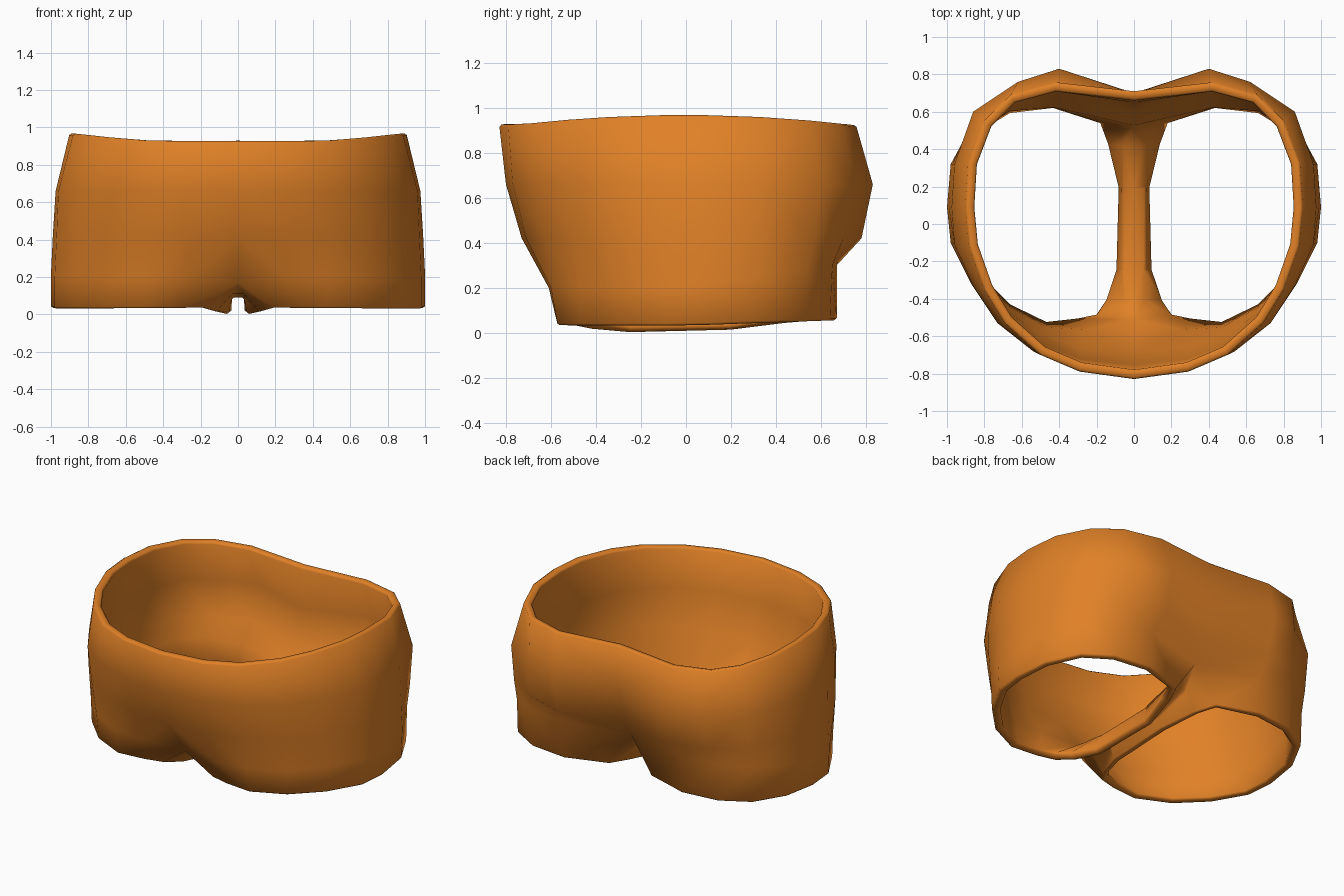
import bpy, bmesh

if "Cube" in bpy.data.objects:
    bpy.data.objects.remove(bpy.data.objects["Cube"])

# Half outlines from front centre round the side to back centre (x, y)
WAIST = [(0, -.83), (.29, -.79), (.5, -.70), (.69, -.53), (.80, -.35), (.88, -.12),
         (.90, .09), (.885, .33), (.80, .55), (.66, .69), (.42, .755), (0, .71)]
HIP = [(0, -.80), (.30, -.77), (.54, -.68), (.73, -.53), (.86, -.33), (.96, -.11),
       (.975, .09), (.96, .32), (.86, .60), (.62, .76), (.40, .83), (0, .70)]
SEAT = [(0, -.73), (.29, -.71), (.52, -.63), (.73, -.49), (.87, -.32), (.97, -.1),
        (.99, .09), (.97, .32), (.86, .57), (.66, .70), (.40, .78), (0, .65)]
THIGH = [(0, -.55), (.25, -.61), (.48, -.60), (.70, -.48), (.86, -.31), (.98, -.1),
         (1, .09), (.98, .32), (.86, .54), (.68, .65), (.42, .67), (0, .57)]
HEM = [(.19, -.52), (.30, -.55), (.48, -.57), (.69, -.47), (.86, -.30), (.98, -.09),
       (1, .09), (.97, .32), (.86, .53), (.68, .64), (.43, .67), (.16, .58)]
# Crotch line and inner hem, back to front
CROTCH = [(.44, .17), (.2, .10), (-.25, .09), (-.42, .11)]
INNER_HEM = [(.10, .44, .04), (.035, .2, .012), (.05, -.25, .0), (.12, -.42, .012)]

bm = bmesh.new()


def row(points, z):
    return [bm.verts.new((x, y, z(x, y))) for x, y in points]


def bridge(a, b, closed=False):
    n = len(a)
    for i in range(n if closed else n - 1):
        j = (i + 1) % n
        bm.faces.new((a[i], b[i], b[j], a[j]))


# Body rows
waist = row(WAIST, lambda x, y: .97 - .045 * min(1, (y / .75) ** 2))
hip = row(HIP, lambda x, y: .66)
seat = row(SEAT, lambda x, y: .42)
thigh = row(THIGH, lambda x, y: (.17 if x == 0 and y < 0 else .2) + max(0, y) * .15)
for upper, lower in ((waist, hip), (hip, seat), (seat, thigh)):
    bridge(upper, lower)

# Crotch strip between the legs
mid = [bm.verts.new((0, y, z)) for y, z in CROTCH]
side = [bm.verts.new((.032, y, z)) for y, z in CROTCH]
bridge(mid, side)
bm.faces.new((thigh[-1], side[0], mid[0]))
bm.faces.new((thigh[0], mid[-1], side[-1]))

# Leg tube down to the hem
hem = row(HEM, lambda x, y: .032 + max(0, y) * .035)
hem += [bm.verts.new(p) for p in INNER_HEM]
bridge(thigh + side, hem, closed=True)

# Outward normals
bmesh.ops.recalc_face_normals(bm, faces=bm.faces)
bm.normal_update()
outer = max(bm.faces, key=lambda f: f.calc_center_median().x)
if outer.normal.x < 0:
    bmesh.ops.reverse_faces(bm, faces=bm.faces)

mesh = bpy.data.meshes.new("shorts")
bm.to_mesh(mesh)
bm.free()
shorts = bpy.data.objects.new("shorts", mesh)
bpy.context.collection.objects.link(shorts)
for p in mesh.polygons:
    p.use_smooth = True

# Mirror the half, give the cloth thickness, soften the rims
mirror = shorts.modifiers.new("mirror", 'MIRROR')
mirror.use_clip = True
cloth = shorts.modifiers.new("cloth", 'SOLIDIFY')
cloth.thickness = .05
cloth.offset = -1
rim = shorts.modifiers.new("rim", 'BEVEL')
rim.width = .01
rim.segments = 1
rim.limit_method = 'ANGLE'
rim.angle_limit = 1.15

mat = bpy.data.materials.new("orange_cloth")
mat.diffuse_color = (.75, .22, .02, 1)
mat.use_nodes = True
mat.node_tree.nodes["Principled BSDF"].inputs["Base Color"].default_value = mat.diffuse_color
mesh.materials.append(mat)
